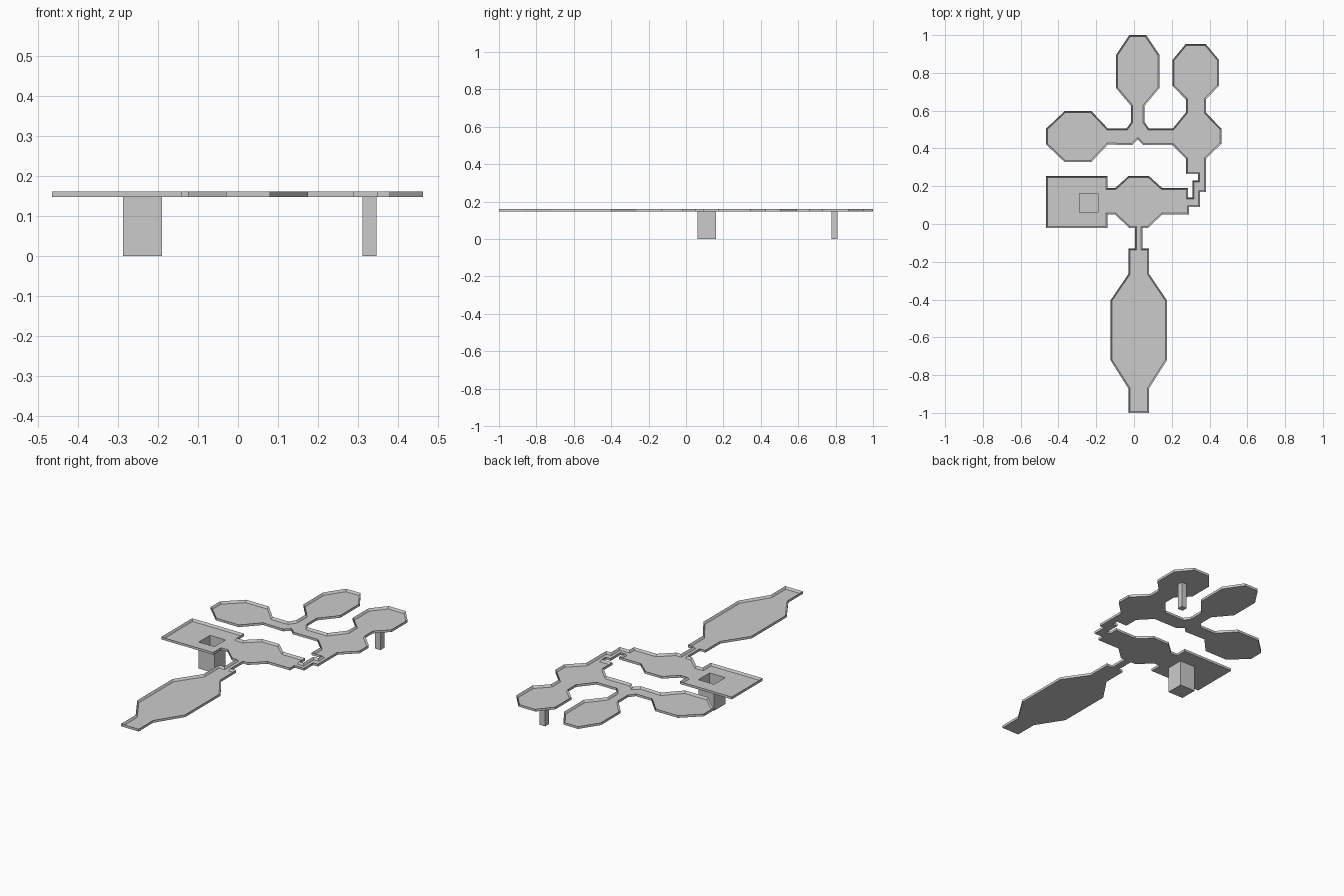
import bpy, bmesh
from mathutils import Vector

if "Cube" in bpy.data.objects:
    bpy.data.objects.remove(bpy.data.objects["Cube"])

Z0, FLOOR, Z1, WALL = 0.148, 0.1495, 0.162, 0.008


def finish(bm, name):
    bmesh.ops.recalc_face_normals(bm, faces=bm.faces)
    mesh = bpy.data.meshes.new(name)
    bm.to_mesh(mesh)
    bm.free()
    obj = bpy.data.objects.new(name, mesh)
    bpy.context.collection.objects.link(obj)
    return obj


def sym_x(half, c):
    """Right side going in the given order, left side coming back."""
    right = [(c + w, y) for w, y in half]
    left = [(c - w, y) for w, y in reversed(half)]
    return right, left


def sym_y(half, c):
    upper = [(x, c + h) for x, h in half]
    lower = [(x, c - h) for x, h in reversed(half)]
    return upper, lower


def box(name, x0, x1, y0, y1, z0, z1, open_top=False):
    bm = bmesh.new()
    bmesh.ops.create_cube(bm, size=1)
    for v in bm.verts:
        v.co = Vector((x1 if v.co.x > 0 else x0,
                       y1 if v.co.y > 0 else y0,
                       z1 if v.co.z > 0 else z0))
    bm.normal_update()
    if open_top:
        bmesh.ops.delete(bm, geom=[f for f in bm.faces if f.normal.z > 0.5],
                         context='FACES_ONLY')
    return finish(bm, name)


# South room with its neck and the lower half of the central hall
south_r, south_l = sym_x([(.055, -1), (.055, -.87), (.15, -.72), (.15, -.405),
                          (.055, -.265), (.055, -.13), (.02, -.13), (.02, -.02),
                          (.05, -.02), (.125, .05)], .025)
# Stepped passage, outer side
steps_out = [(.29, .05), (.29, .09), (.35, .09), (.35, .17), (.38, .17)]
# East hub and north-east room
east_r, east_l = sym_x([(.053, .59), (.053, .66), (.122, .73),
                        (.122, .87), (.053, .953)], .327)
hub = [(.38, .345), (.463, .425), (.463, .505)]
# North room
north_r, north_l = sym_x([(.06, .505), (.035, .54), (.035, .625), (.115, .72),
                          (.115, .895), (.045, 1)], .02)
# West room and corridor
west_u, west_d = sym_y([(-.138, .042), (-.225, .134), (-.368, .134),
                        (-.465, .042)], .463)
notch = [(-.01, .417), (.02, .447), (.05, .417), (.205, .417), (.275, .345)]
# Stepped passage, inner side
steps_in = [(.275, .265), (.34, .265), (.34, .23), (.31, .23), (.31, .14),
            (.285, .14), (.285, .19)]
# Top of the central hall and the square pit room
hall_top = [(.15, .19), (.078, .255), (-.028, .255), (-.1, .19), (-.14, .19)]
pit_room = [(-.14, .255), (-.465, .255), (-.465, -.02), (-.14, -.02), (-.14, .05)]

outline = (south_r + steps_out + hub + east_r + east_l + [(.205, .505)]
           + north_r + north_l + west_u + west_d + notch + steps_in
           + hall_top + pit_room + south_l)

# Tray: extruded plan with a sunken floor inside a low wall
bm = bmesh.new()
base = bm.faces.new([bm.verts.new((x, y, Z0)) for x, y in outline])
ext = bmesh.ops.extrude_face_region(bm, geom=[base], use_keep_orig=True)
bmesh.ops.translate(bm, vec=(0, 0, Z1 - Z0),
                    verts=[g for g in ext['geom'] if isinstance(g, bmesh.types.BMVert)])
bmesh.ops.recalc_face_normals(bm, faces=bm.faces)
bm.normal_update()
top = max(bm.faces, key=lambda f: f.calc_center_median().z)
bmesh.ops.inset_region(bm, faces=[top], thickness=WALL, use_even_offset=True)
for v in top.verts:
    v.co.z = FLOOR
floor = finish(bm, "floor_tray")

# Pit opening cut through the floor
PIT = (-.288, -.19, .061, .161)
cutter = box("pit_cutter", *PIT, Z0 - .05, Z1 + .05)
cutter.hide_render = True
mod = floor.modifiers.new("pit_opening", 'BOOLEAN')
mod.operation, mod.solver, mod.object = 'DIFFERENCE', 'EXACT', cutter
bpy.context.view_layer.objects.active = floor
bpy.ops.object.modifier_apply(modifier=mod.name)
bpy.data.objects.remove(cutter)

# Open pit under the square room, and the slim shaft under the north-east room
box("pit", *PIT, 0, FLOOR, open_top=True)
box("shaft", .312, .346, .777, .811, 0, Z0, open_top=True)
